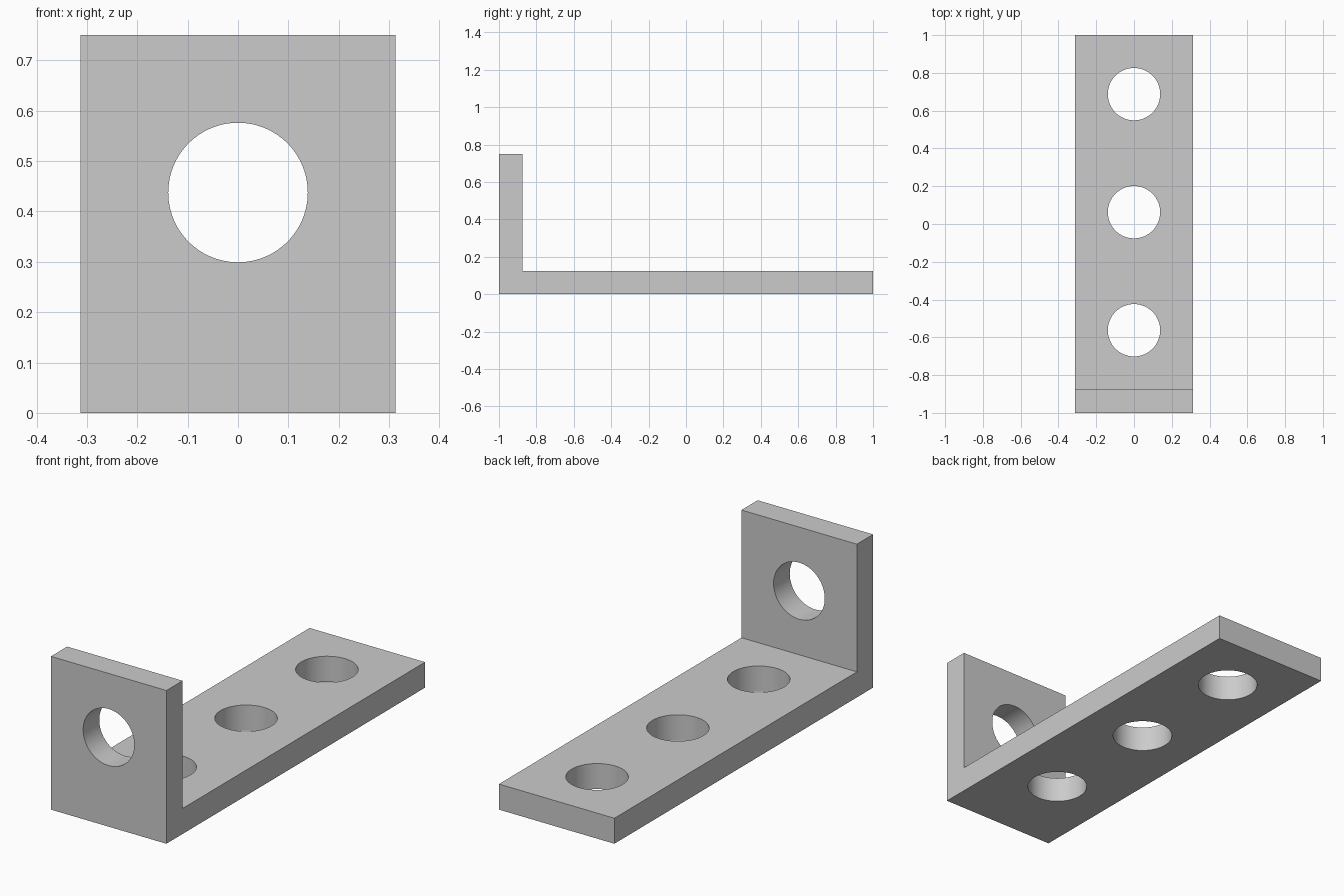
import bpy, bmesh, math
from mathutils import Matrix

cube = bpy.data.objects.get("Cube")
if cube:
    bpy.data.objects.remove(cube, do_unlink=True)

WIDTH, THICK, HEIGHT = 0.625, 0.125, 0.75
HOLE_RADIUS = 0.1385

steel = bpy.data.materials.new("plain_grey")
steel.use_nodes = True
grey = (0.6, 0.6, 0.6, 1)
steel.diffuse_color = grey
steel.node_tree.nodes["Principled BSDF"].inputs["Base Color"].default_value = grey


def make_object(name, bm):
    bmesh.ops.recalc_face_normals(bm, faces=bm.faces)
    mesh = bpy.data.meshes.new(name)
    bm.to_mesh(mesh)
    bm.free()
    mesh.materials.append(steel)
    obj = bpy.data.objects.new(name, mesh)
    bpy.context.collection.objects.link(obj)
    return obj


# L-shaped side profile (y, z), extruded across the width
profile = [(-1, 0), (1, 0), (1, THICK), (-1 + THICK, THICK),
           (-1 + THICK, HEIGHT), (-1, HEIGHT)]
bm = bmesh.new()
side = bm.faces.new([bm.verts.new((-WIDTH / 2, y, z)) for y, z in profile])
extruded = bmesh.ops.extrude_face_region(bm, geom=[side])["geom"]
bmesh.ops.translate(bm, vec=(WIDTH, 0, 0),
                    verts=[v for v in extruded if isinstance(v, bmesh.types.BMVert)])
bracket = make_object("angle_bracket", bm)

# Round bolt holes: three through the base, one through the upright
base_holes = [Matrix.Translation((0, y, THICK / 2)) for y in (-0.5625, 0.0625, 0.6875)]
upright_hole = (Matrix.Translation((0, -1 + THICK / 2, 0.4375))
                @ Matrix.Rotation(math.pi / 2, 4, "X"))
bm = bmesh.new()
for placement in base_holes + [upright_hole]:
    bmesh.ops.create_cone(bm, cap_ends=True, segments=96, radius1=HOLE_RADIUS,
                          radius2=HOLE_RADIUS, depth=THICK * 1.6, matrix=placement)
cutter = make_object("hole_cutter", bm)
cutter.hide_render = True

cut = bracket.modifiers.new("bolt_holes", "BOOLEAN")
cut.operation = "DIFFERENCE"
cut.solver = "EXACT"
cut.object = cutter

# Apply the cut, drop the helper, and smooth only the hole walls
bpy.context.view_layer.objects.active = bracket
bracket.select_set(True)
bpy.ops.object.modifier_apply(modifier=cut.name)
bpy.data.objects.remove(cutter, do_unlink=True)
bpy.ops.object.shade_smooth_by_angle(angle=math.radians(30))
